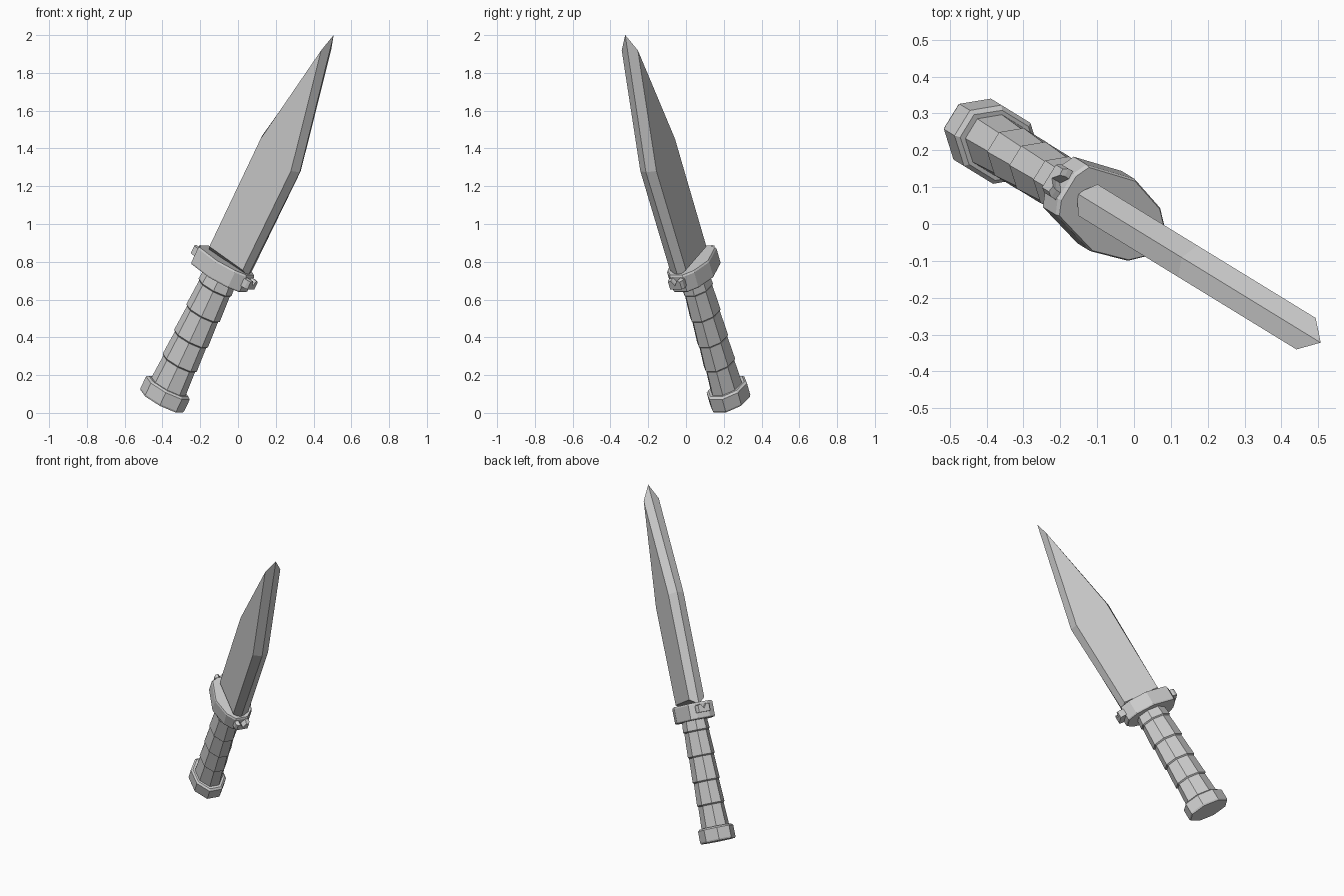
import bpy, bmesh, math
from mathutils import Matrix, Vector

if "Cube" in bpy.data.objects:
    bpy.data.objects.remove(bpy.data.objects["Cube"])

# Local frame: x = blade width (cutting edge +), y = thickness, z = along the knife
YAW, TILT = math.radians(-31.5), math.radians(28.8)
FRAME = (Matrix.Translation((-0.404, 0.236, 0.062))
         @ Matrix.Rotation(YAW, 4, 'Z') @ Matrix.Rotation(TILT, 4, 'Y'))


def loft(name, rings):
    """Join rings of equal point count and cap both ends."""
    bm = bmesh.new()
    loops = [[bm.verts.new(p) for p in r] for r in rings]
    n = len(loops[0])
    for a, b in zip(loops, loops[1:]):
        for i in range(n):
            j = (i + 1) % n
            bm.faces.new((a[i], a[j], b[j], b[i]))
    bm.faces.new(loops[0][::-1])
    bm.faces.new(loops[-1])
    bmesh.ops.recalc_face_normals(bm, faces=bm.faces)
    mesh = bpy.data.meshes.new(name)
    bm.to_mesh(mesh)
    bm.free()
    ob = bpy.data.objects.new(name, mesh)
    bpy.context.collection.objects.link(ob)
    ob.matrix_world = FRAME
    return ob


def octagon(rx, ry, z):
    k = 1 / math.cos(math.pi / 8)
    return [(rx * k * math.cos(math.pi * (i + .5) / 4),
             ry * k * math.sin(math.pi * (i + .5) / 4), z) for i in range(8)]


# Pommel
loft("pommel", [octagon(.123, .093, 0), octagon(.127, .097, .01),
                octagon(.127, .097, .08), octagon(.115, .086, .09)])

# Grip made of stacked, slightly tapered segments
rings = []
joints = [.07, .225, .37, .525, .68, .77]
for i, (lo, hi) in enumerate(zip(joints, joints[1:])):
    r = .1 - .001 * i
    rings += [octagon(r - .008, r * .76 - .008, lo), octagon(r, r * .76, lo + .008),
              octagon(r - .008, r * .76 - .006, hi)]
loft("grip", rings)

# Guard plate
half = [(.165, .04), (.115, .084), (0, .115), (-.15, .08), (-.17, .04)]
plate = half + [(x, -y) for x, y in reversed(half)]
loft("guard", [[(x * k, y * k, z) for x, y in plate]
               for k, z in ((.97, .748), (1, .756), (1, .84), (.96, .85))])

# Notched studs on both ends of the guard
notch = [(-.045, 0), (.045, 0), (.045, .045), (.022, .05), (0, .02), (-.022, .05), (-.045, .045)]
for side, label in ((1, "front"), (-1, "back")):
    loft(label + "_guard_stud",
         [[(side * x, y * k, .785 + z) for y, z in notch]
          for x, k in ((.14, 1), (.185, 1), (.2, .8))])

# Blade: flat sides with a ridged spine and edge
flat = [(-.108, .875), (-.104, 1.528), (0, 2.12), (.143, 1.469), (.133, .865)]
ridge = [(-.128, .84), (-.13, 1.535), (.002, 2.213), (.168, 1.475), (.15, .835)]
loft("blade", [[(x, -.05, z) for x, z in flat],
               [(x, 0, z) for x, z in ridge],
               [(x, .05, z) for x, z in flat]])
